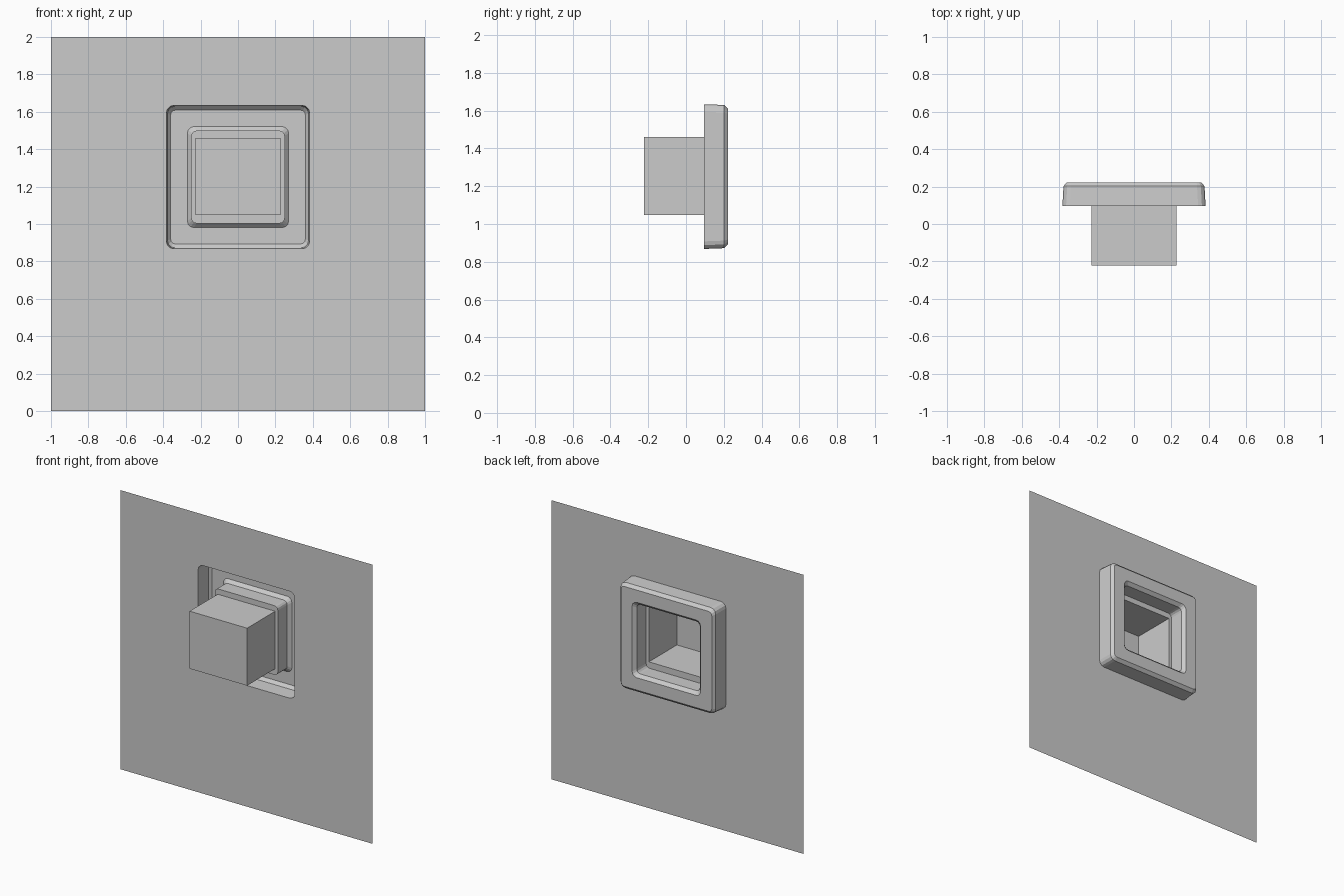
import bpy, bmesh
from math import sin, cos, pi

if "Cube" in bpy.data.objects:
    bpy.data.objects.remove(bpy.data.objects["Cube"])

CZ = 1.251      # height of the window centre
WALL_Y = 0.095  # plane of the wall sheet
BACK_Y = 0.2225
SEG = 3         # corner segments


def loop(hx, hz, r, y, cz=CZ):
    """Rounded rectangle in the xz plane at depth y."""
    pts = []
    for k, (sx, sz) in enumerate([(1, 1), (-1, 1), (-1, -1), (1, -1)]):
        for i in range(SEG + 1):
            a = (k + i / SEG) * pi / 2
            pts.append((sx * (hx - r) + r * cos(a), y, cz + sz * (hz - r) + r * sin(a)))
    return pts


def loft(name, loops, cap_last=False):
    """Join successive loops with faces; optionally close the last one."""
    bm = bmesh.new()
    rings = [[bm.verts.new(p) for p in pts] for pts in loops]
    for a, b in zip(rings, rings[1:]):
        n = len(a)
        for i in range(n):
            j = (i + 1) % n
            bm.faces.new((a[i], a[j], b[j], b[i]))
    if cap_last:
        bm.faces.new(rings[-1])
    bmesh.ops.remove_doubles(bm, verts=bm.verts, dist=1e-5)
    bmesh.ops.recalc_face_normals(bm, faces=bm.faces)
    me = bpy.data.meshes.new(name)
    bm.to_mesh(me)
    bm.free()
    ob = bpy.data.objects.new(name, me)
    bpy.context.collection.objects.link(ob)
    return ob


# thin wall sheet with a rounded square opening
loft("wall", [loop(1, 1, 0, WALL_Y, 1.0),
              loop(0.383, 0.383, 0.04, WALL_Y)])

# raised surround with bevelled outer and inner rims
loft("window_frame", [loop(0.383, 0.383, 0.04, WALL_Y),
                      loop(0.377, 0.379, 0.04, 0.202),
                      loop(0.360, 0.358, 0.025, BACK_Y),
                      loop(0.271, 0.270, 0.035, BACK_Y),
                      loop(0.250, 0.248, 0.028, 0.20)])

# reveal, ledge and the deep box closed at its far end
loft("window_box", [loop(0.250, 0.248, 0.028, 0.20),
                    loop(0.250, 0.248, 0.028, WALL_Y),
                    loop(0.228, 0.206, 0, WALL_Y, 1.254),
                    loop(0.228, 0.206, 0, -BACK_Y, 1.254)], cap_last=True)
